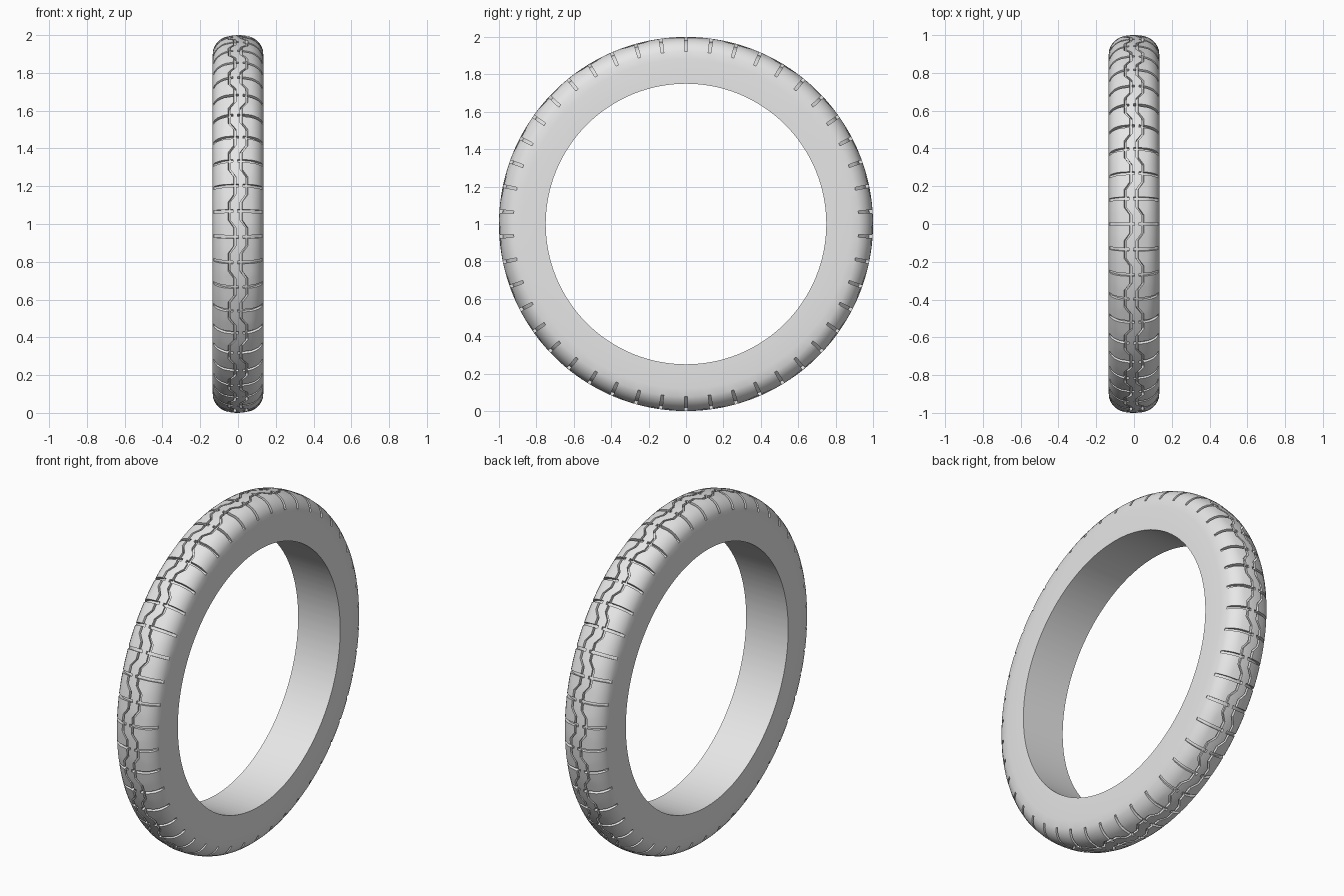
import bpy, bmesh, math

cube = bpy.data.objects.get("Cube")
if cube:
    bpy.data.objects.remove(cube, do_unlink=True)

PITCHES = 46                     # tread blocks around the tyre
HALF_W, R_SIDE, R_IN = 0.136, 0.88, 0.75
STEP = 2 * math.pi / PITCHES
SIPE, FLAT, SWAY = 0.008, 0.048, 0.015
DEPTH = 0.018


def crown(x):
    """Radius of the rounded tread at a distance x from the middle."""
    n = 2.4
    return R_SIDE + (1 - R_SIDE) * max(0, 1 - (abs(x) / HALF_W) ** n) ** (1 / n)


# Cross-section columns: the middle ones sway with the zigzag
half = [0.012, 0.026, 0.038, 0.07, 0.09, 0.108, 0.122, 0.131, HALF_W]
columns = [-c for c in reversed(half)] + half

# Rings: (angle, sway) with edges on the cross grooves and zigzag corners
rings = []
for k in range(PITCHES):
    side = 1 if k % 2 == 0 else -1
    for offset in (-FLAT, -SIPE, SIPE, FLAT):
        rings.append((k * STEP + offset, SWAY * side))
    rings.append(((k + 0.5) * STEP, 0))

bm = bmesh.new()


def place(x, r, a):
    return bm.verts.new((x, r * math.sin(a), 1 + r * math.cos(a)))


grid = []
for angle, sway in rings:
    row = [place(-HALF_W, R_IN, angle)]
    for c in columns:
        x = c + sway if abs(c) < 0.05 else c
        row.append(place(x, crown(x), angle))
    row.append(place(HALF_W, R_IN, angle))
    grid.append(row)

# Skin the tyre and collect the faces that become grooves
grooves = []
count = len(grid[0])
for i, row in enumerate(grid):
    nxt = grid[(i + 1) % len(grid)]
    for j in range(count):
        k = (j + 1) % count
        face = bm.faces.new((row[j], row[k], nxt[k], nxt[j]))
        face.smooth = True
        if 1 <= j < len(columns):
            mid = abs(columns[j - 1] + columns[j]) / 2
            zigzag = 0.026 < mid < 0.038
            cross = i % 5 == 1 and 0.012 < mid < 0.131
            if zigzag or cross:
                grooves.append(face)
bmesh.ops.recalc_face_normals(bm, faces=bm.faces)

# Sink the grooves, fading out towards the sidewall
sunk = bmesh.ops.extrude_face_region(bm, geom=grooves)["geom"]
for v in (g for g in sunk if isinstance(g, bmesh.types.BMVert)):
    y, z = v.co.y, v.co.z - 1
    r = math.hypot(y, z)
    fade = min(1, max(0.15, (r - 0.915) / 0.035))
    dx, dr = -v.co.x, 0.86 - r
    scale = DEPTH * fade / math.hypot(dx, dr)
    new_r = r + dr * scale
    v.co = (v.co.x + dx * scale, y * new_r / r, 1 + z * new_r / r)
old = [f for f in grooves if f.is_valid]
if old:
    bmesh.ops.delete(bm, geom=old, context="FACES")
bmesh.ops.recalc_face_normals(bm, faces=bm.faces)

mesh = bpy.data.meshes.new("tyre")
bm.to_mesh(mesh)
bm.free()
tyre = bpy.data.objects.new("tyre", mesh)
bpy.context.collection.objects.link(tyre)

# Plain grey rubber
rubber = bpy.data.materials.new("light_grey_rubber")
rubber.use_nodes = True
grey = (0.8, 0.8, 0.8, 1)
rubber.diffuse_color = grey
rubber.node_tree.nodes["Principled BSDF"].inputs["Base Color"].default_value = grey
mesh.materials.append(rubber)

bpy.ops.object.select_all(action="DESELECT")
tyre.select_set(True)
bpy.context.view_layer.objects.active = tyre
bpy.ops.object.shade_smooth_by_angle(angle=math.radians(30))
